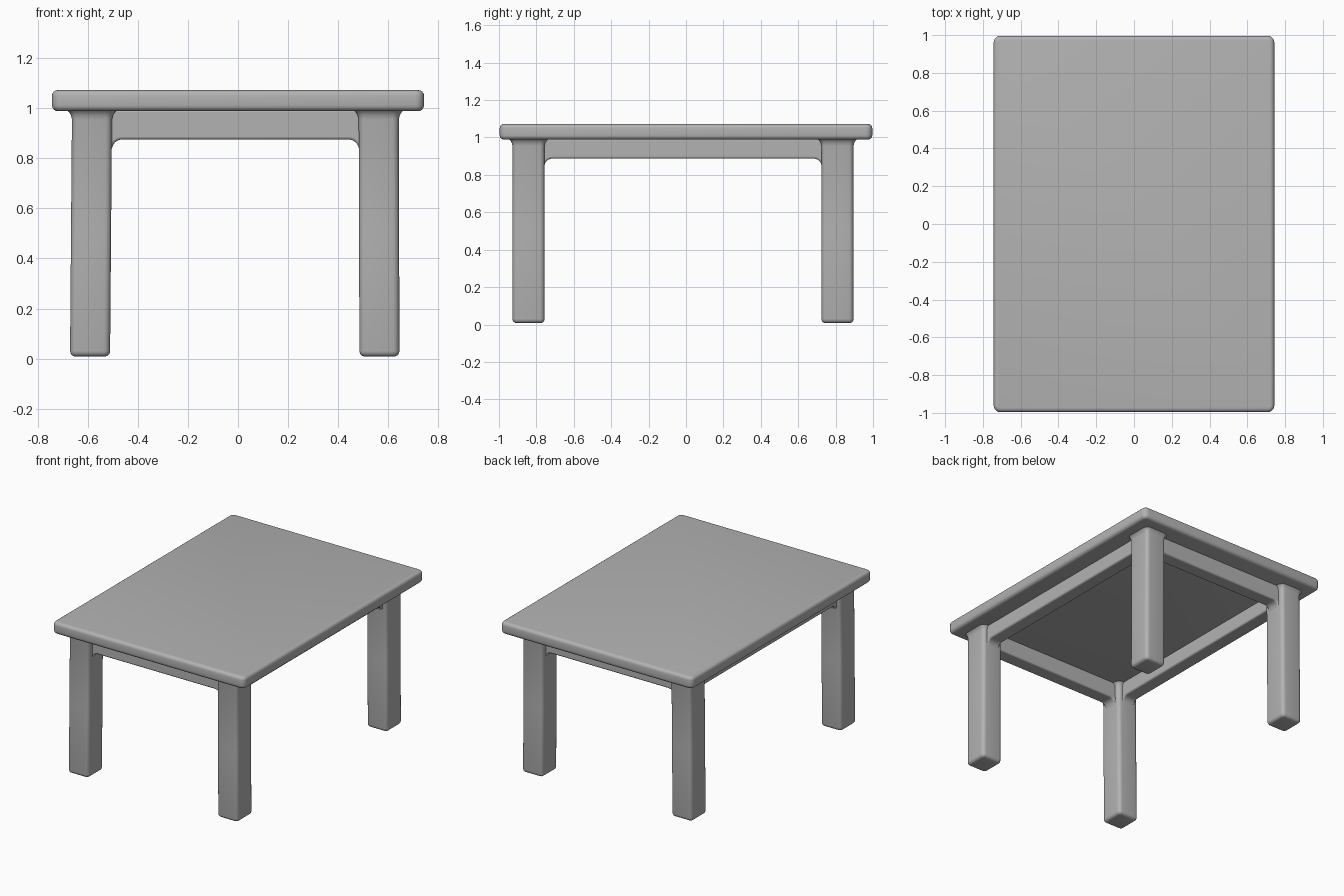
import bpy, bmesh, math
from mathutils import Vector

cube = bpy.data.objects.get("Cube")
if cube:
    bpy.data.objects.remove(cube, do_unlink=True)

# One plain grey for the whole table
GREY = (0.45, 0.45, 0.45, 1)
grey = bpy.data.materials.new("plain grey")
grey.use_nodes = True
grey.diffuse_color = GREY
shader = grey.node_tree.nodes["Principled BSDF"]
shader.inputs["Base Color"].default_value = GREY
shader.inputs["Roughness"].default_value = 0.8


def finish(name, bm):
    bmesh.ops.recalc_face_normals(bm, faces=bm.faces)
    mesh = bpy.data.meshes.new(name)
    bm.to_mesh(mesh)
    bm.free()
    obj = bpy.data.objects.new(name, mesh)
    bpy.context.collection.objects.link(obj)
    mesh.materials.append(grey)
    bpy.ops.object.select_all(action="DESELECT")
    bpy.context.view_layer.objects.active = obj
    obj.select_set(True)
    bpy.ops.object.shade_smooth_by_angle(angle=math.radians(40))
    return obj


def rounded_rect(hx, hy, r, steps=5):
    """Corner-rounded outline around the origin."""
    points = []
    for quarter, (sx, sy) in enumerate([(1, 1), (-1, 1), (-1, -1), (1, -1)]):
        for i in range(steps + 1):
            a = math.pi / 2 * (quarter + i / steps)
            points.append((sx * (hx - r) + r * math.cos(a),
                           sy * (hy - r) + r * math.sin(a)))
    return points


def loft(name, hx, hy, radius, sections):
    """Stack rounded outlines; each section is (x, y, z, outward growth)."""
    bm = bmesh.new()
    rings = []
    for x, y, z, grow in sections:
        outline = rounded_rect(hx + grow, hy + grow, max(radius + grow, 0.006))
        rings.append([bm.verts.new((x + px, y + py, z)) for px, py in outline])
    for low, high in zip(rings, rings[1:]):
        for i in range(len(low)):
            j = (i + 1) % len(low)
            bm.faces.new((low[i], low[j], high[j], high[i]))
    bm.faces.new(rings[0])
    bm.faces.new(rings[-1])
    return finish(name, bm)


def quarter_round(z, r, direction, steps=4):
    """Heights and insets that round off a horizontal rim."""
    arc = [(z - direction * r * (1 - math.sin(a)), -r * (1 - math.cos(a)))
           for a in (math.pi / 2 * i / steps for i in range(steps + 1))]
    return arc if direction > 0 else arc[::-1]


# Table top with softly rounded rim
rim = quarter_round(0.988, 0.024, -1) + quarter_round(1.072, 0.022, 1)
loft("table_top", 0.743, 0.996, 0.035, [(0, 0, z, g) for z, g in rim])

# Legs: rounded feet, slight outward lean, small flare under the top
TOP = 0.995
for name, x, y, lean in [("front_right_leg", -0.583, -0.842, -0.008),
                         ("front_left_leg", 0.562, -0.842, 0.003),
                         ("back_right_leg", -0.583, 0.81, -0.008),
                         ("back_left_leg", 0.562, 0.81, 0.003)]:
    foot = 0.008
    profile = quarter_round(foot, 0.022, -1)
    profile += [(0.5, 0), (0.955, 0), (0.972, 0.004), (0.985, 0.012), (TOP, 0.024)]
    loft(name, 0.08, 0.086, 0.026,
         [(x + lean * (1 - z / TOP), y, z, g) for z, g in profile])


def apron(name, start, end, bottom, thickness):
    """Rail between two legs, its lower corners curving down into them."""
    start, end = Vector(start), Vector(end)
    along = (end - start).normalized()
    across = Vector((-along.y, along.x, 0))
    length, r, steps = (end - start).length, 0.04, 6
    curve = [(r * (1 - math.cos(a)), bottom - r * (1 - math.sin(a)))
             for a in (math.pi / 2 * i / steps for i in range(steps + 1))]
    lower = [(-0.04, bottom - r)] + curve
    lower += [(length - u, z) for u, z in reversed(lower)]
    outline = [(-0.04, TOP)] + lower + [(length + 0.04, TOP)]
    bm = bmesh.new()
    face = bm.faces.new([bm.verts.new(start + along * u - across * thickness / 2
                                      + Vector((0, 0, z))) for u, z in outline])
    moved = bmesh.ops.extrude_face_region(bm, geom=[face])["geom"]
    bmesh.ops.translate(bm, vec=across * thickness,
                        verts=[v for v in moved if isinstance(v, bmesh.types.BMVert)])
    obj = finish(name, bm)
    bevel = obj.modifiers.new("soft edges", "BEVEL")
    bevel.width = 0.02
    bevel.segments = 3
    bevel.limit_method = "ANGLE"
    bevel.angle_limit = math.radians(50)


# Aprons joining the legs
apron("front_apron", (-0.503, -0.84, 0), (0.482, -0.84, 0), 0.875, 0.1)
apron("back_apron", (-0.503, 0.81, 0), (0.482, 0.81, 0), 0.875, 0.1)
apron("right_apron", (-0.585, -0.756, 0), (-0.585, 0.724, 0), 0.887, 0.1)
apron("left_apron", (0.562, -0.756, 0), (0.562, 0.724, 0), 0.887, 0.1)
